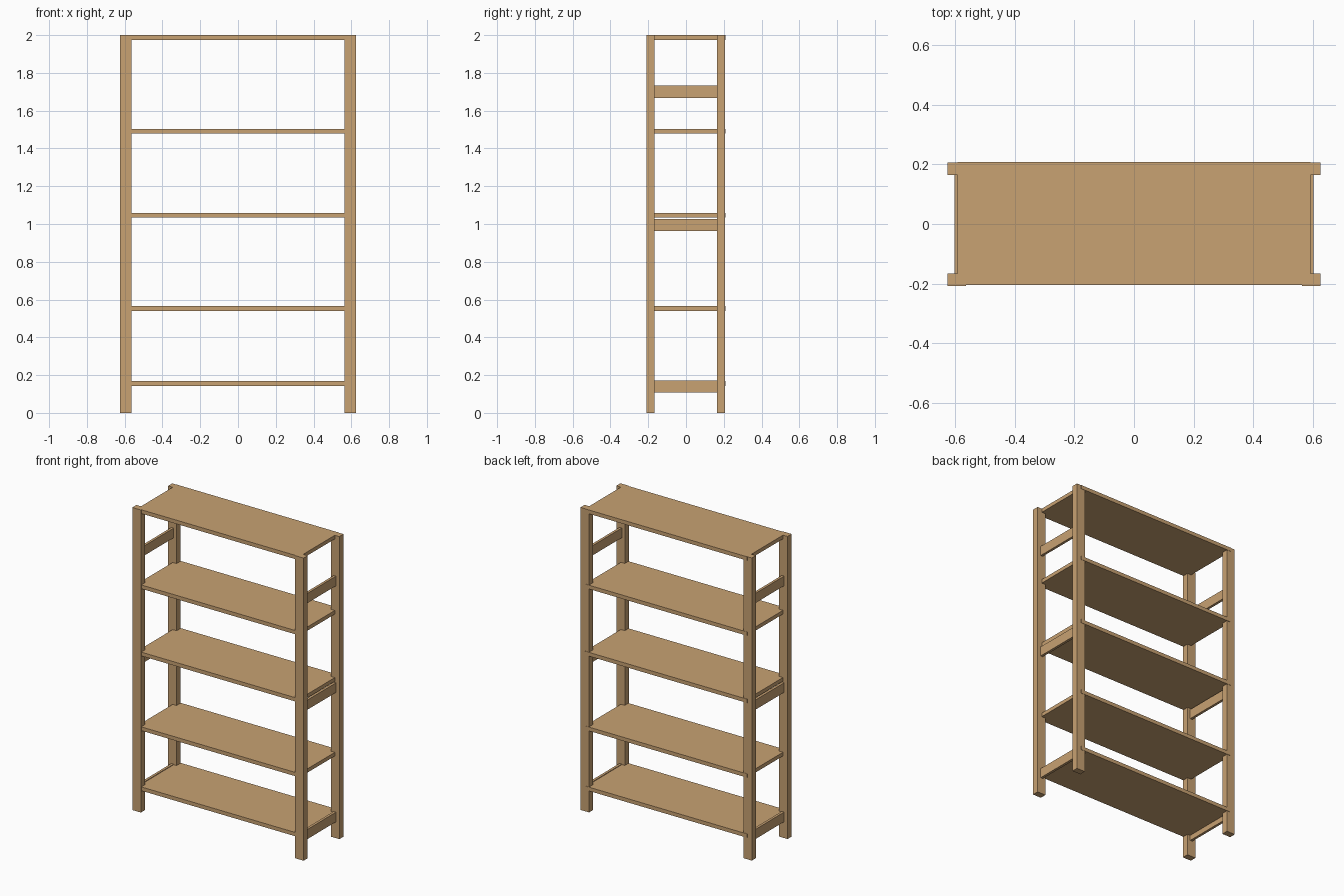
import bpy

if "Cube" in bpy.data.objects:
    bpy.data.objects.remove(bpy.data.objects["Cube"])

wood = bpy.data.materials.new("light wood")
wood.diffuse_color = (0.58, 0.36, 0.17, 1)
wood.use_nodes = True
wood.node_tree.nodes["Principled BSDF"].inputs["Base Color"].default_value = wood.diffuse_color


def box(name, x, y, z):
    """Axis-aligned board from (min, max) ranges."""
    bpy.ops.mesh.primitive_cube_add(size=1)
    ob = bpy.context.object
    ob.name = name
    for v in ob.data.vertices:
        v.co = [lo + (c + 0.5) * (hi - lo) for c, (lo, hi) in zip(v.co, (x, y, z))]
    ob.data.materials.append(wood)
    return ob


# Four upright posts and the side rails between them
for side, s in (("left", -1), ("right", 1)):
    post_x = sorted((s * 0.564, s * 0.626))
    box(f"{side}_front_post", post_x, (-0.209, -0.166), (0, 2))
    box(f"{side}_back_post", post_x, (0.164, 0.207), (0, 2))
    rail_x = sorted((s * 0.585, s * 0.602))
    for level, z in (("lower", 0.108), ("middle", 0.963), ("upper", 1.668)):
        box(f"{side}_{level}_rail", rail_x, (-0.175, 0.175), (z, z + 0.064))

# Five shelves, standing very slightly proud of the back posts
for i, top in enumerate((0.168, 0.565, 1.059, 1.503, 2.0)):
    box(f"shelf_{i + 1}", (-0.593, 0.593), (-0.205, 0.209), (top - 0.025, top))
